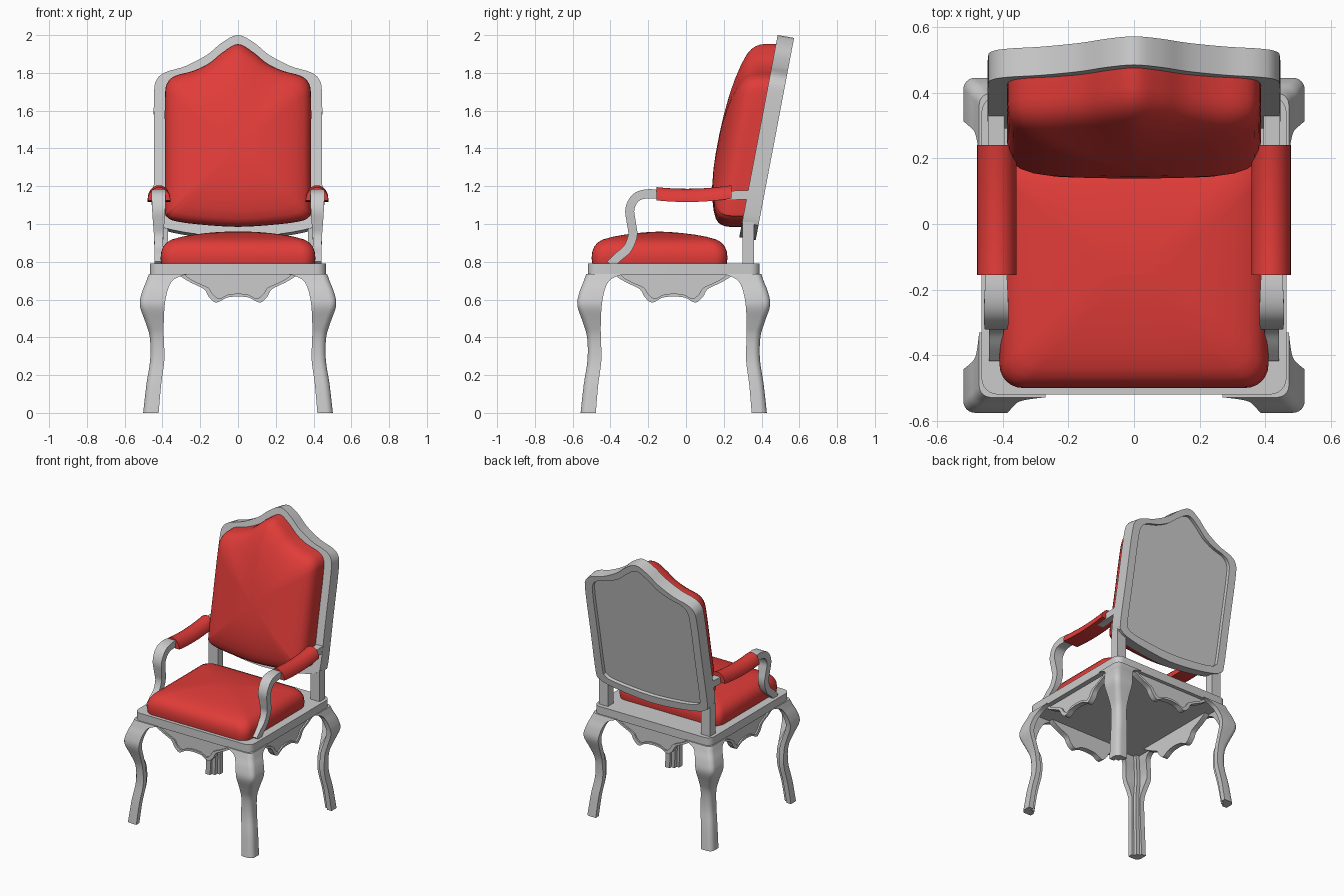
import bpy, bmesh, math
from mathutils import Vector

if "Cube" in bpy.data.objects:
    bpy.data.objects.remove(bpy.data.objects["Cube"])

CY = -0.065                       # centre of the seat in y
red = bpy.data.materials.new("red_upholstery")
red.diffuse_color = (0.75, 0.045, 0.04, 1)
red.use_nodes = True
red.node_tree.nodes["Principled BSDF"].inputs["Base Color"].default_value = red.diffuse_color


def loft(name, rings, mat=None):
    """Skin a list of equally sized closed rings and cap both ends."""
    bm = bmesh.new()
    rows = [[bm.verts.new(p) for p in r] for r in rings]
    n = len(rows[0])
    for a, b in zip(rows, rows[1:]):
        for i in range(n):
            bm.faces.new((a[i], a[(i + 1) % n], b[(i + 1) % n], b[i]))
    bm.faces.new(rows[0][::-1])
    bm.faces.new(rows[-1])
    bmesh.ops.recalc_face_normals(bm, faces=bm.faces)
    me = bpy.data.meshes.new(name)
    bm.to_mesh(me)
    bm.free()
    ob = bpy.data.objects.new(name, me)
    bpy.context.collection.objects.link(ob)
    if mat:
        me.materials.append(mat)
    return ob


def spline(pts, n=5, closed=False):
    """Catmull-Rom through the control points."""
    P = [Vector(p) for p in pts]
    m = len(P)
    get = (lambda i: P[i % m]) if closed else (lambda i: P[max(0, min(m - 1, i))])
    out = []
    for i in range(m if closed else m - 1):
        a, b, c, d = get(i - 1), get(i), get(i + 1), get(i + 2)
        for k in range(n):
            t = k / n
            out.append(0.5 * (2 * b + (c - a) * t + (2 * a - 5 * b + 4 * c - d) * t * t
                              + (3 * b - a - 3 * c + d) * t ** 3))
    if not closed:
        out.append(P[-1])
    return out


def mirrored(half):
    return half + [(-x, z) for x, z in half[-2:0:-1]]


def rrect(hx, hy, r, cy, z, n=6):
    pts = []
    for q, (sx, sy) in enumerate(((1, 1), (-1, 1), (-1, -1), (1, -1))):
        for k in range(n + 1):
            a = math.pi / 2 * (q + k / n)
            pts.append((sx * (hx - r) + r * math.cos(a), cy + sy * (hy - r) + r * math.sin(a), z))
    return pts


# Seat frame
loft("seat_frame", [rrect(.465, .455, .05, CY, z) for z in (.73, .79)])

# Seat cushion
rows = [(.005, .785), (0, .82), (.004, .855), (.014, .88), (.032, .902), (.06, .918),
        (.11, .932), (.17, .943), (.24, .952), (.30, .957), (.34, .959)]
loft("seat_cushion", [rrect(.41 - i, .36 - i, max(.07 - i * .1, .02), -.14, z) for i, z in rows], red)

# Cabriole legs: (z, inner edge, outer edge), L-shaped section with an inner core
LEG = [(0, .42, .502), (.15, .407, .485), (.28, .39, .465), (.4, .393, .467), (.48, .393, .49),
       (.57, .388, .52), (.64, .375, .508), (.69, .355, .488), (.715, .325, .479), (.735, .27, .472)]


def leg_ring(z, i, o, sx, sy):
    r, t, c = .035, .036, o - .062
    arc = [(o - r + r * math.cos(a), o - r + r * math.sin(a))
           for a in (k * math.pi / 12 for k in range(7))]
    prof = arc + [(i, o), (i, o - t), (c, o - t), (c, c), (o - t, c), (o - t, i), (o, i)]
    return [(sx * x, CY + sy * y * .982, z) for x, y in prof]


for sy, fb in ((-1, "front"), (1, "back")):
    for sx, lr in ((-1, "left"), (1, "right")):
        rows = spline(LEG, 4)
        loft(f"{fb}_leg_{lr}", [leg_ring(*v, sx, sy) for v in rows])

# Scalloped aprons with a sunken field
half = [(0, .74), (.32, .74), (.30, .72), (.25, .69), (.18, .655), (.155, .615),
        (.115, .584), (.06, .61), (0, .617)]
top, low = half[:2], half[1:]
curve = [(v.x, v.y) for v in spline(low, 4)]
outline = mirrored([half[0]] + curve)
field = [(x * .87, .692 + (z - .692) * .8) for x, z in outline]
for k, side in enumerate(("front", "right", "back", "left")):
    c, s = math.cos(k * math.pi / 2), math.sin(k * math.pi / 2)
    put = lambda pts, d: [(x * c + d * s, CY + x * s - d * c, z) for x, z in pts]
    loft(f"apron_{side}", [put(outline, .40), put(outline, .44), put(field, .44), put(field, .43)])

# Backrest outlines (half, from bottom centre to top centre)
OUTER = [(0, .93), (.2, .945), (.36, .972), (.425, 1.0), (.445, 1.05), (.445, 1.35), (.445, 1.68),
         (.43, 1.765), (.38, 1.805), (.28, 1.835), (.165, 1.895), (.085, 1.96), (0, 2.0)]
INNER = [(0, .985), (.2, .997), (.33, 1.015), (.375, 1.037), (.387, 1.08), (.387, 1.35), (.387, 1.66),
         (.375, 1.745), (.33, 1.785), (.24, 1.81), (.155, 1.85), (.08, 1.91), (0, 1.953)]
outer = spline(mirrored(OUTER), 4, True)
inner = spline(mirrored(INNER), 4, True)


def on_back(pts, d, drop=.17):
    """Place an outline on the tilted back plane, d behind its front face."""
    return [(p.x, .28 + .19 * (p.y - .92) + d, p.y - drop * d) for p in pts]


# Backrest frame with a recessed rear panel
loft("back_frame", [on_back(outer, 0), on_back(outer, .087), on_back(inner, .087), on_back(inner, .062)])

# Backrest cushion
mid = Vector((0, 1.42))
dome = [(1, -.01), (1, .06), (.993, .085), (.978, .105), (.95, .125), (.9, .143), (.8, .163),
        (.66, .181), (.5, .195), (.3, .205), (.1, .209)]
loft("back_cushion", [on_back([mid + (p - mid) * s for p in inner], -d, 0) for s, d in dome], red)

# Arms, arm pads and back posts
ARM = [(.34, 1.155, .05), (.2, 1.15, .05), (.05, 1.145, .055), (-.1, 1.152, .06), (-.2, 1.16, .07),
       (-.265, 1.14, .075), (-.297, 1.08, .07), (-.29, 1.01, .06), (-.282, .94, .05),
       (-.31, .87, .045), (-.36, .825, .045), (-.4, .785, .045)]
path = spline(ARM, 5)
for sx, lr in ((-1, "left"), (1, "right")):
    rings = []
    for i, p in enumerate(path):
        d = path[min(i + 1, len(path) - 1)] - path[max(i - 1, 0)]
        n = Vector((-d.y, d.x)).normalized() * .024
        w = p.z / 2
        rings.append([(sx * (.42 + a * w), p.x + b * n.x, p.y + b * n.y)
                      for a, b in ((-1, -1), (1, -1), (1, 1), (-1, 1))])
    loft(f"arm_{lr}", rings)

    rings = []
    for k in range(13):
        t = k / 6 - 1
        rings.append([(sx * (.418 + .06 * math.cos(a)), .043 + .198 * t,
                       1.117 + .013 * t * t + .005 * t + .07 * math.sin(a))
                      for a in (j * math.pi / 14 for j in range(15))])
    loft(f"arm_pad_{lr}", rings, red)

    loft(f"back_post_{lr}", [[(sx * x, y, z) for x, y in ((.37, .298), (.442, .298), (.442, .36), (.37, .36))]
                             for z in (.785, 1.01)])

# Smooth shading with crisp edges
for ob in bpy.data.objects:
    ob.select_set(True)
    bpy.context.view_layer.objects.active = ob
bpy.ops.object.shade_smooth_by_angle(angle=math.radians(35))
